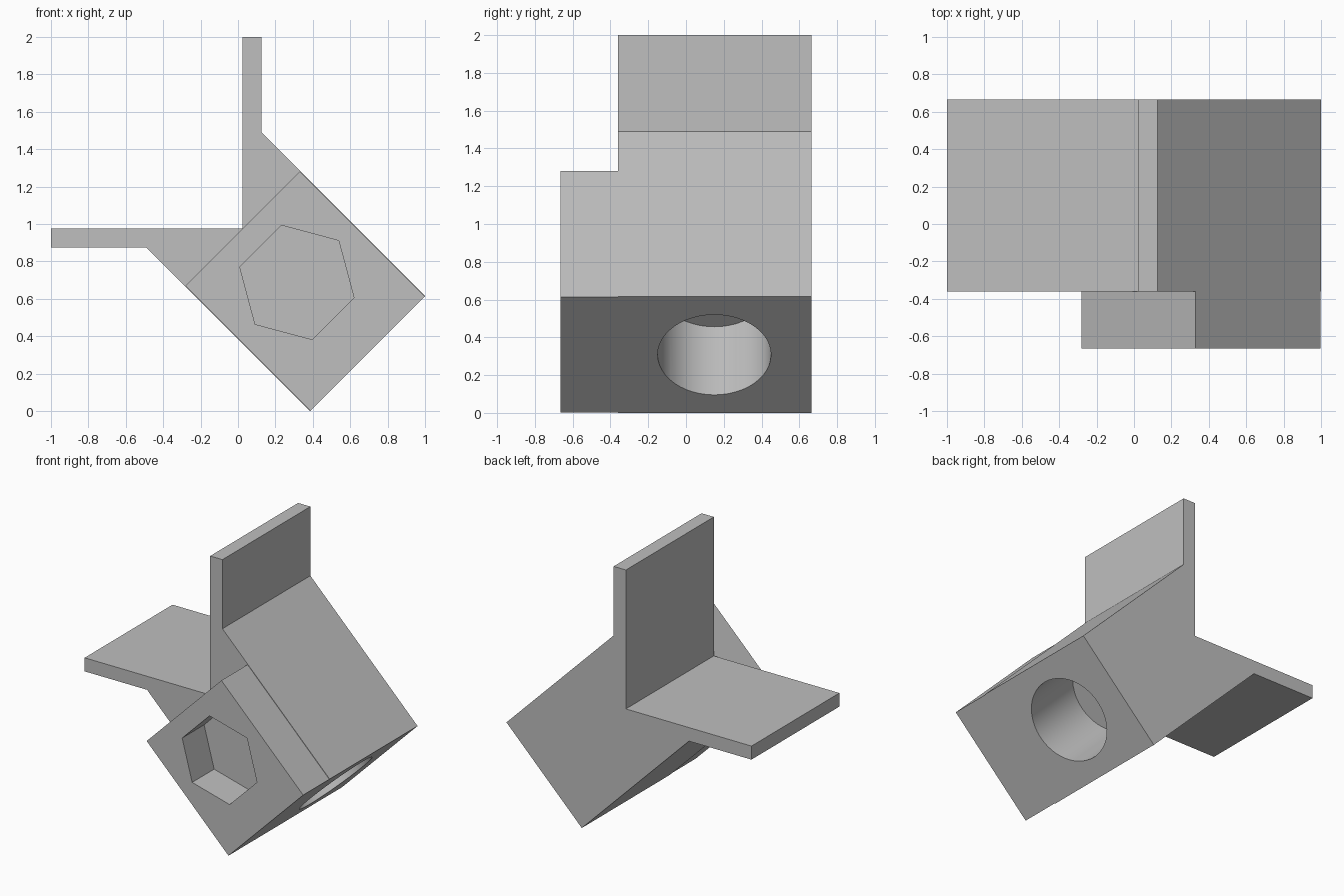
import bpy
import bmesh
import math
from mathutils import Matrix, Vector

default = bpy.data.objects.get("Cube")
if default:
    bpy.data.objects.remove(default, do_unlink=True)

grey = bpy.data.materials.new("plain_grey")
grey.use_nodes = True
grey.diffuse_color = (0.52, 0.52, 0.52, 1)
grey.node_tree.nodes["Principled BSDF"].inputs["Base Color"].default_value = grey.diffuse_color


def finish(name, bm):
    bmesh.ops.recalc_face_normals(bm, faces=bm.faces)
    mesh = bpy.data.meshes.new(name)
    bm.to_mesh(mesh)
    bm.free()
    mesh.materials.append(grey)
    obj = bpy.data.objects.new(name, mesh)
    bpy.context.collection.objects.link(obj)
    return obj


def extrude_profile(name, points, y0, y1):
    """Prism from an outline of (x, z) points running from y0 to y1."""
    bm = bmesh.new()
    face = bm.faces.new([bm.verts.new((x, y0, z)) for x, z in points])
    new = bmesh.ops.extrude_face_region(bm, geom=[face])["geom"]
    bmesh.ops.translate(bm, vec=(0, y1 - y0, 0),
                        verts=[v for v in new if isinstance(v, bmesh.types.BMVert)])
    return finish(name, bm)


def cut(target, cutter):
    mod = target.modifiers.new("cut", 'BOOLEAN')
    mod.operation = 'DIFFERENCE'
    mod.solver = 'EXACT'
    mod.object = cutter
    bpy.ops.object.select_all(action='DESELECT')
    bpy.context.view_layer.objects.active = target
    target.select_set(True)
    bpy.ops.object.modifier_apply(modifier=mod.name)
    bpy.data.objects.remove(cutter, do_unlink=True)
    bpy.ops.object.shade_smooth_by_angle(angle=math.radians(30))


FRONT, STEP, BACK = -0.665, -0.36, 0.665

# Two thin arms at a right angle, joined to a diagonal body
bracket = extrude_profile("angle_bracket", [
    (-1, 0.975), (0.025, 0.975), (0.025, 2), (0.125, 2), (0.125, 1.49),
    (1, 0.615), (0.385, 0), (-0.49, 0.875), (-1, 0.875)], STEP, BACK)

# Round blind hole, square to the slanted underside
axis = Vector((1, 0, -1)).normalized()
mouth = Vector((0.6925, 0.15, 0.3075))
depth, extra = 0.51, 0.1
bm = bmesh.new()
bmesh.ops.create_cone(bm, cap_ends=True, segments=48, radius1=0.3, radius2=0.3,
                      depth=depth + extra)
bmesh.ops.transform(bm, verts=bm.verts, matrix=Matrix.Translation(
    mouth + axis * (extra - depth) / 2) @ axis.to_track_quat('Z', 'Y').to_matrix().to_4x4())
cut(bracket, finish("round_hole_cutter", bm))

# Square block standing forward of the bracket
block = extrude_profile("front_block", [
    (-0.28, 0.67), (0.33, 1.28), (0.9975, 0.6125), (0.3875, 0.0025)], FRONT, STEP)

# Hexagonal pocket in the front of the block
hexagon = [(0.315 + 0.316 * math.cos(math.radians(45 + 60 * i)),
            0.6875 + 0.316 * math.sin(math.radians(45 + 60 * i))) for i in range(6)]
cut(block, extrude_profile("hex_pocket_cutter", hexagon, FRONT - 0.1, FRONT + 0.256))
